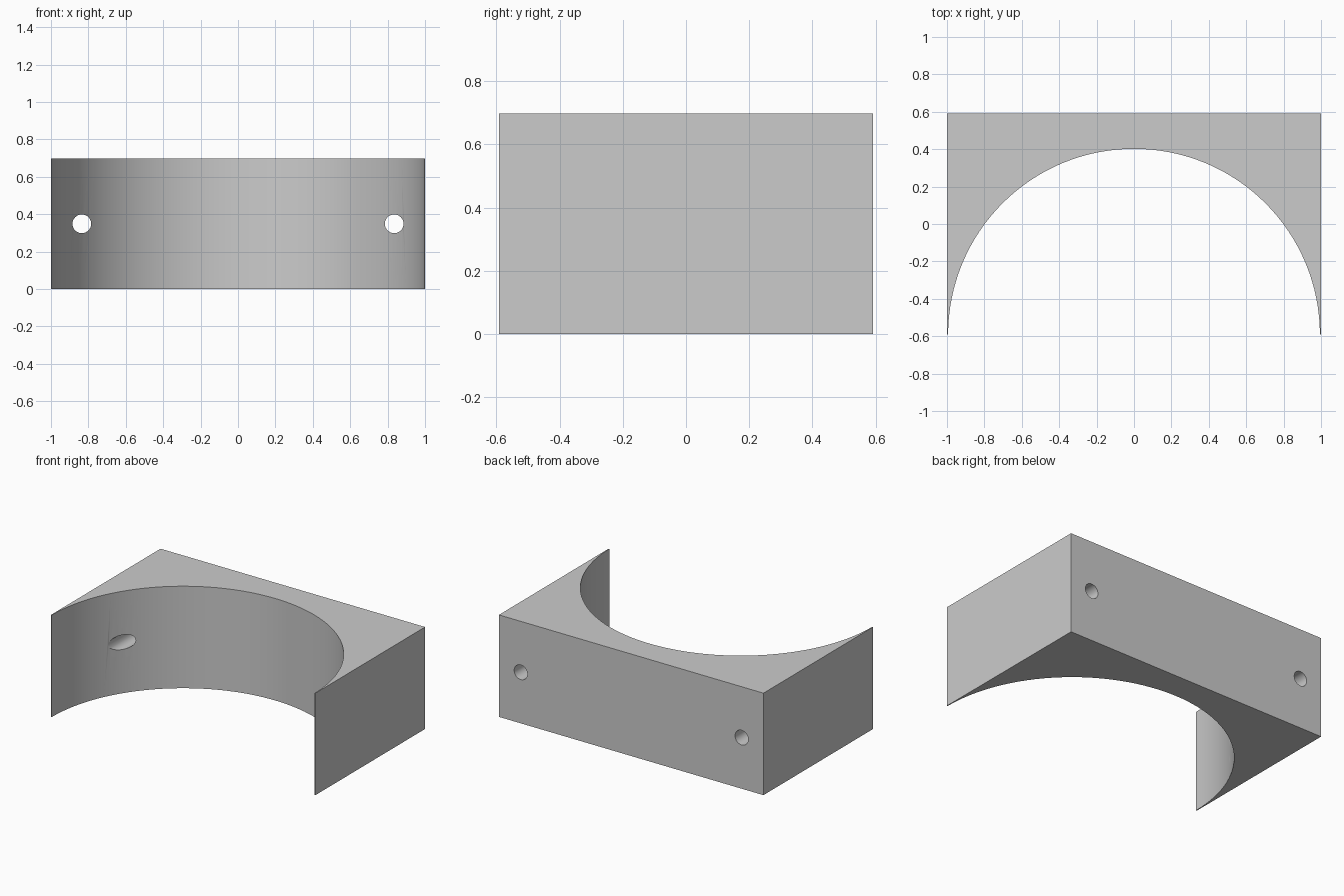
import bpy, bmesh
from math import pi, cos, sin

if "Cube" in bpy.data.objects:
    bpy.data.objects.remove(bpy.data.objects["Cube"])

W, D, H = 1.0, 0.592, 0.697      # half width, half depth, height
R = 0.994                        # radius of the half-round recess
SEGS = 64
HOLE_X, HOLE_Z, HOLE_R = 0.835, 0.349, 0.05

# Saddle block: rectangle with a half-round recess, extruded upward
bm = bmesh.new()
arc = [(R * cos(pi * i / SEGS), -D + R * sin(pi * i / SEGS)) for i in range(SEGS + 1)]
outline = [(-W, -D), (-W, D), (W, D), (W, -D)] + arc
face = bm.faces.new([bm.verts.new((x, y, 0)) for x, y in outline])
ext = bmesh.ops.extrude_face_region(bm, geom=[face])
top = [v for v in ext["geom"] if isinstance(v, bmesh.types.BMVert)]
bmesh.ops.translate(bm, verts=top, vec=(0, 0, H))
bmesh.ops.recalc_face_normals(bm, faces=bm.faces[:])
mesh = bpy.data.meshes.new("saddle_block")
bm.to_mesh(mesh)
bm.free()
block = bpy.data.objects.new("saddle_block", mesh)
bpy.context.collection.objects.link(block)

# Mounting holes: one through each side, front to back
for side, name in ((-1, "left"), (1, "right")):
    bpy.ops.mesh.primitive_cylinder_add(vertices=32, radius=HOLE_R, depth=3,
                                        location=(side * HOLE_X, 0, HOLE_Z),
                                        rotation=(pi / 2, 0, 0))
    cutter = bpy.context.object
    cutter.name = name + "_hole_cutter"
    cutter.hide_render = True
    cutter.display_type = 'WIRE'
    mod = block.modifiers.new(name + "_hole", 'BOOLEAN')
    mod.operation = 'DIFFERENCE'
    mod.solver = 'EXACT'
    mod.object = cutter

# Apply the cuts and remove the helpers
bpy.ops.object.select_all(action='DESELECT')
block.select_set(True)
bpy.context.view_layer.objects.active = block
for mod in list(block.modifiers):
    cutter = mod.object
    bpy.ops.object.modifier_apply(modifier=mod.name)
    bpy.data.objects.remove(cutter)
bpy.ops.object.shade_smooth_by_angle(angle=pi / 6)
